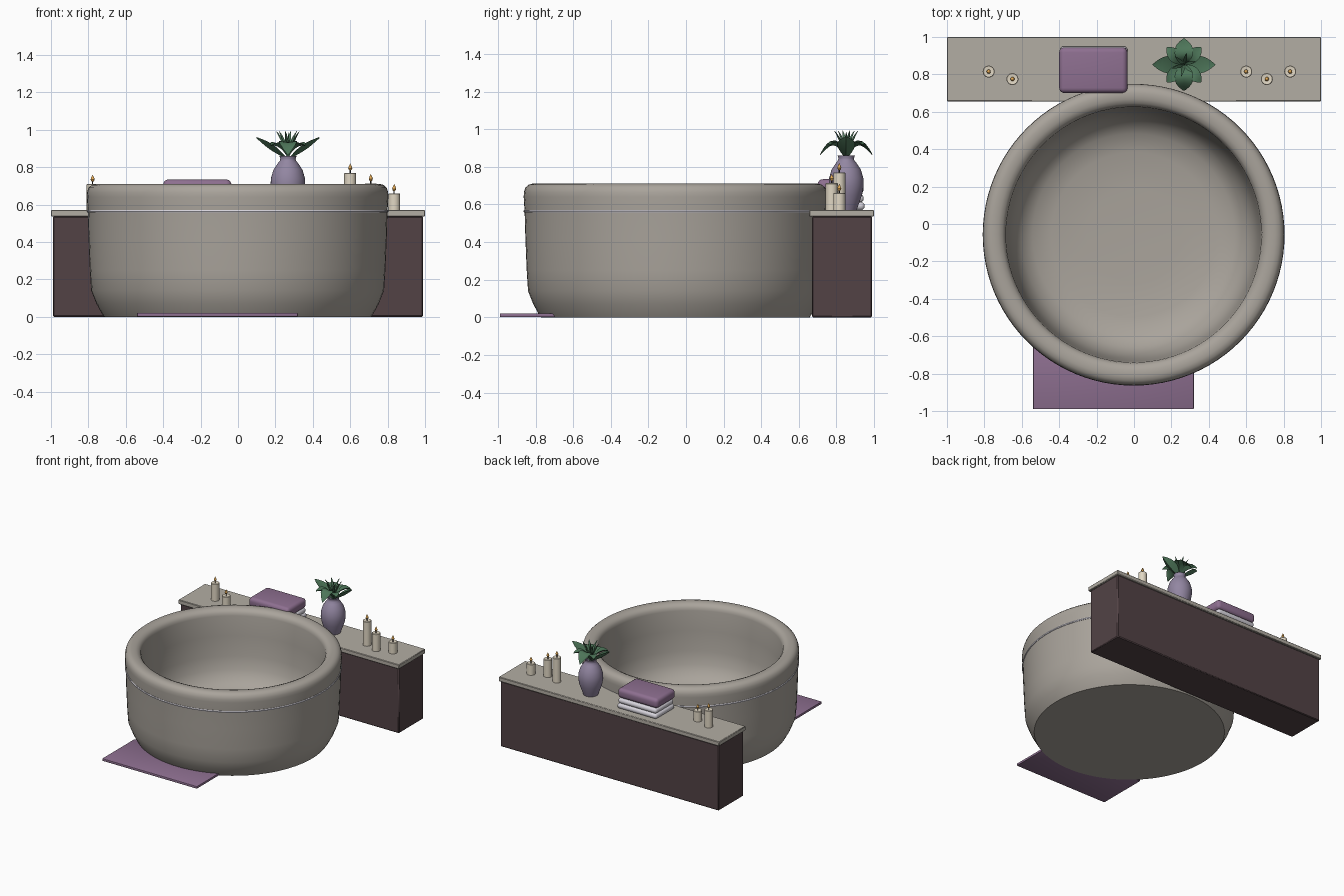
import bpy, bmesh, math
from mathutils import Vector

if "Cube" in bpy.data.objects:
    bpy.data.objects.remove(bpy.data.objects["Cube"])


def mat(name, r, g, b):
    m = bpy.data.materials.new(name)
    m.diffuse_color = (r, g, b, 1)
    m.use_nodes = True
    m.node_tree.nodes["Principled BSDF"].inputs["Base Color"].default_value = m.diffuse_color
    return m


STONE = mat("stone", .40, .37, .33)
TOP = mat("bench_stone", .45, .42, .37)
WOOD = mat("dark_wood", .085, .055, .06)
PURPLE = mat("purple_cloth", .27, .16, .28)
WHITE = mat("white_cloth", .68, .66, .72)
VASE = mat("vase_glaze", .29, .24, .36)
LEAF = mat("leaf_green", .075, .18, .10)
WAX = mat("wax", .75, .68, .55)
WICK = mat("wick", .04, .03, .03)
FLAME = mat("flame", .80, .42, .10)


def finish(name, bm, material, angle=40):
    bmesh.ops.recalc_face_normals(bm, faces=bm.faces[:])
    me = bpy.data.meshes.new(name)
    bm.to_mesh(me)
    bm.free()
    ob = bpy.data.objects.new(name, me)
    bpy.context.collection.objects.link(ob)
    me.materials.append(material)
    bpy.ops.object.select_all(action='DESELECT')
    ob.select_set(True)
    bpy.context.view_layer.objects.active = ob
    bpy.ops.object.shade_smooth_by_angle(angle=math.radians(angle))
    return ob


def lathe(name, profile, loc, material, steps=32, closed=False):
    bm = bmesh.new()
    vs = [bm.verts.new((r, 0, z)) for r, z in profile]
    es = [bm.edges.new(p) for p in zip(vs, vs[1:])]
    if closed:
        es.append(bm.edges.new((vs[-1], vs[0])))
    bmesh.ops.spin(bm, geom=vs + es, cent=(0, 0, 0), axis=(0, 0, 1),
                   angle=2 * math.pi, steps=steps)
    bmesh.ops.remove_doubles(bm, verts=bm.verts[:], dist=1e-5)
    bmesh.ops.translate(bm, verts=bm.verts[:], vec=loc)
    return finish(name, bm, material)


def box(name, lo, hi, material, bevel=.004, seg=1):
    bm = bmesh.new()
    bmesh.ops.create_cube(bm, size=1)
    for v in bm.verts:
        v.co = Vector([(a + b) / 2 + c * (b - a) for a, b, c in zip(lo, hi, v.co)])
    bmesh.ops.bevel(bm, geom=bm.edges[:], offset=bevel, segments=seg,
                    profile=.5, affect='EDGES')
    return finish(name, bm, material)


# Round tub: closed outer shell, rolled rim and inner bowl
TUB = (-.002, -.057, 0)
lathe("tub", [(0, 0), (.715, 0), (.728, .02), (.755, .07), (.783, .14), (.790, .25),
              (.797, .42), (.801, .56), (.806, .64), (.805, .665), (.797, .69),
              (.780, .705), (.757, .711), (.725, .709), (.702, .699), (.688, .682),
              (.683, .66), (.675, .50), (.662, .34), (.64, .24), (.60, .17),
              (.54, .125), (.44, .10), (.25, .09), (0, .088)], TUB, STONE, 96)
lathe("tub_band", [(.795, .557), (.804, .557), (.807, .564), (.804, .571), (.795, .571)],
      TUB, WHITE, 96, closed=True)

# Bench behind the tub
box("bench_body", (-.99, .67, 0), (.99, .99, .536), WOOD, .006)
box("bench_top", (-1, .655, .535), (1, 1, .571), TOP)

# Bath mat running under the tub
box("bath_mat", (-.54, -.99, .001), (.32, -.57, .021), PURPLE, .005, 2)

# Folded towels
box("towel_lower", (-.395, .705, .570), (-.035, .95, .613), WHITE, .02, 4)
box("towel_middle", (-.39, .71, .611), (-.04, .945, .654), WHITE, .02, 4)
box("towel_top", (-.40, .70, .654), (-.035, .945, .734), PURPLE, .028, 4)

# Vase
PX, PY = .267, .852
lathe("vase", [(0, .57), (.055, .57), (.066, .60), (.084, .65), (.093, .70), (.091, .74),
               (.078, .785), (.055, .82), (.043, .835), (.041, .845), (.046, .86),
               (.038, .86), (.034, .84), (0, .83)], (PX, PY, 0), VASE, 36)


# Arched leaf: diamond section swept along a quadratic curve of (reach, height)
def leaf(name, turn, a, b, c, width, thick, n=9):
    bm = bmesh.new()
    out = Vector((math.cos(turn), math.sin(turn), 0))
    side = Vector((-out.y, out.x, 0))
    rings = []
    for i in range(n):
        t = i / (n - 1)
        d, z = [(1 - t) ** 2 * p + 2 * t * (1 - t) * q + t * t * s for p, q, s in zip(a, b, c)]
        dd, dz = [(1 - t) * (q - p) + t * (s - q) for p, q, s in zip(a, b, c)]
        up = (out * -dz + Vector((0, 0, dd))).normalized()
        w = width * max(.06, math.sin(math.pi * t ** 1.2) ** .8 if 0 < t < 1 else .06)
        h = thick * max(.2, w / width)
        p = Vector((PX, PY, z)) + out * d
        rings.append([bm.verts.new(p + o) for o in
                      (side * w + up * h, up * h * .4, -side * w + up * h, -up * h)])
    for r, s in zip(rings, rings[1:]):
        for k in range(4):
            bm.faces.new((r[k], r[(k + 1) % 4], s[(k + 1) % 4], s[k]))
    bm.faces.new(rings[0])
    bm.faces.new(rings[-1])
    return finish(name, bm, LEAF, 60)


for k in range(4):
    q = k * math.pi / 2
    if k % 2 == 0:   # raised side leaves
        leaf(f"leaf_side_{k}", q, (0, .84), (.07, .90), (.168, .958), .047, .015)
    else:            # drooping front and back leaves
        leaf(f"leaf_droop_{k}", q, (0, .85), (.05, 1.0), (.138, .865), .05, .012)
    leaf(f"leaf_diagonal_{k}", q + math.pi / 4, (0, .85), (.06, .95), (.13, .915), .036, .012)
# Slim upright shoots
for k in range(6):
    leaf(f"shoot_{k}", k * math.pi / 3 + .3, (.005, .85), (.02, .93), (.065, .992), .009, .005)
leaf("shoot_centre", 0, (0, .85), (.002, .92), (.004, .985), .009, .005)

# Candles: x, y, top height
for i, (x, y, h) in enumerate([(-.777, .815, .71), (-.65, .775, .655), (.60, .815, .77),
                               (.71, .775, .713), (.835, .815, .66)]):
    lathe(f"candle_{i}", [(0, .57), (.032, .57), (.032, h - .003), (.029, h),
                          (.022, h - .001), (0, h - .004)], (x, y, 0), WAX, 24)
    lathe(f"wick_{i}", [(0, h - .005), (.003, h - .005), (.003, h + .02), (0, h + .02)],
          (x, y, 0), WICK, 8)
    lathe(f"flame_{i}", [(0, h + .01), (.007, h + .015), (.011, h + .024), (.007, h + .036),
                         (0, h + .05)], (x, y, 0), FLAME, 12)
